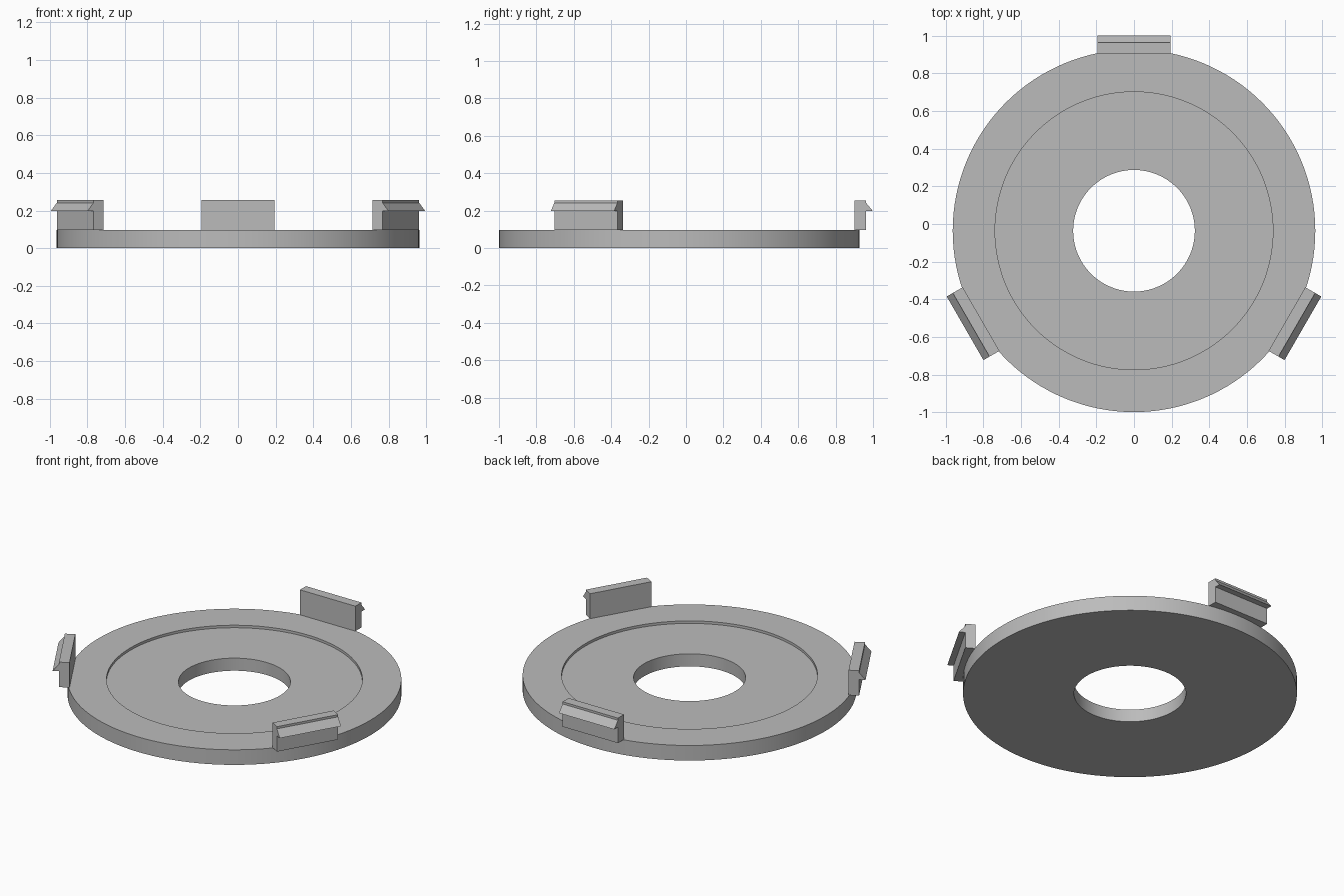
import bpy, bmesh
from math import radians
from mathutils import Matrix, Vector

cube = bpy.data.objects.get("Cube")
if cube:
    bpy.data.objects.remove(cube, do_unlink=True)

CENTRE = Vector((0, -0.036, 0))
THICK = 0.096

grey = bpy.data.materials.new("grey")
grey.use_nodes = True
grey.diffuse_color = (0.5, 0.5, 0.5, 1)
grey.node_tree.nodes["Principled BSDF"].inputs["Base Color"].default_value = (0.5, 0.5, 0.5, 1)


def add_object(name, bm):
    bmesh.ops.recalc_face_normals(bm, faces=bm.faces)
    mesh = bpy.data.meshes.new(name)
    bm.to_mesh(mesh)
    bm.free()
    mesh.materials.append(grey)
    ob = bpy.data.objects.new(name, mesh)
    ob.location = CENTRE
    bpy.context.collection.objects.link(ob)
    return ob


# Ring plate with a shallow recess: closed radial profile spun about z
def make_plate():
    floor = THICK - 0.016
    profile = [(0.323, 0), (0.963, 0), (0.963, THICK),
               (0.738, THICK), (0.738, floor), (0.323, floor)]
    bm = bmesh.new()
    verts = [bm.verts.new((r, 0, z)) for r, z in profile]
    edges = [bm.edges.new((v, verts[i - 1])) for i, v in enumerate(verts)]
    bmesh.ops.spin(bm, geom=verts + edges, cent=(0, 0, 0), axis=(0, 0, 1),
                   angle=radians(360), steps=128, use_merge=True)
    bmesh.ops.remove_doubles(bm, verts=bm.verts, dist=0.0001)
    ob = add_object("ring_plate", bm)
    bpy.ops.object.select_all(action='DESELECT')
    ob.select_set(True)
    bpy.context.view_layer.objects.active = ob
    bpy.ops.object.shade_smooth_by_angle(angle=radians(30))


# Snap clip: hooked profile extruded along its width, turned about the centre
def make_clip(name, angle):
    profile = [(0.938, THICK), (0.999, THICK), (0.999, 0.197), (1.036, 0.197),
               (0.999, 0.241), (0.999, 0.255), (0.938, 0.255)]
    half = 0.195
    bm = bmesh.new()
    face = bm.faces.new([bm.verts.new((-half, y, z)) for y, z in profile])
    ext = bmesh.ops.extrude_face_region(bm, geom=[face], use_keep_orig=True)
    moved = [g for g in ext["geom"] if isinstance(g, bmesh.types.BMVert)]
    bmesh.ops.translate(bm, verts=moved, vec=(2 * half, 0, 0))
    bm.transform(Matrix.Rotation(radians(angle), 4, 'Z'))
    add_object(name, bm)


make_plate()
for name, angle in (("back_clip", 0), ("right_clip", 120), ("left_clip", 240)):
    make_clip(name, angle)
